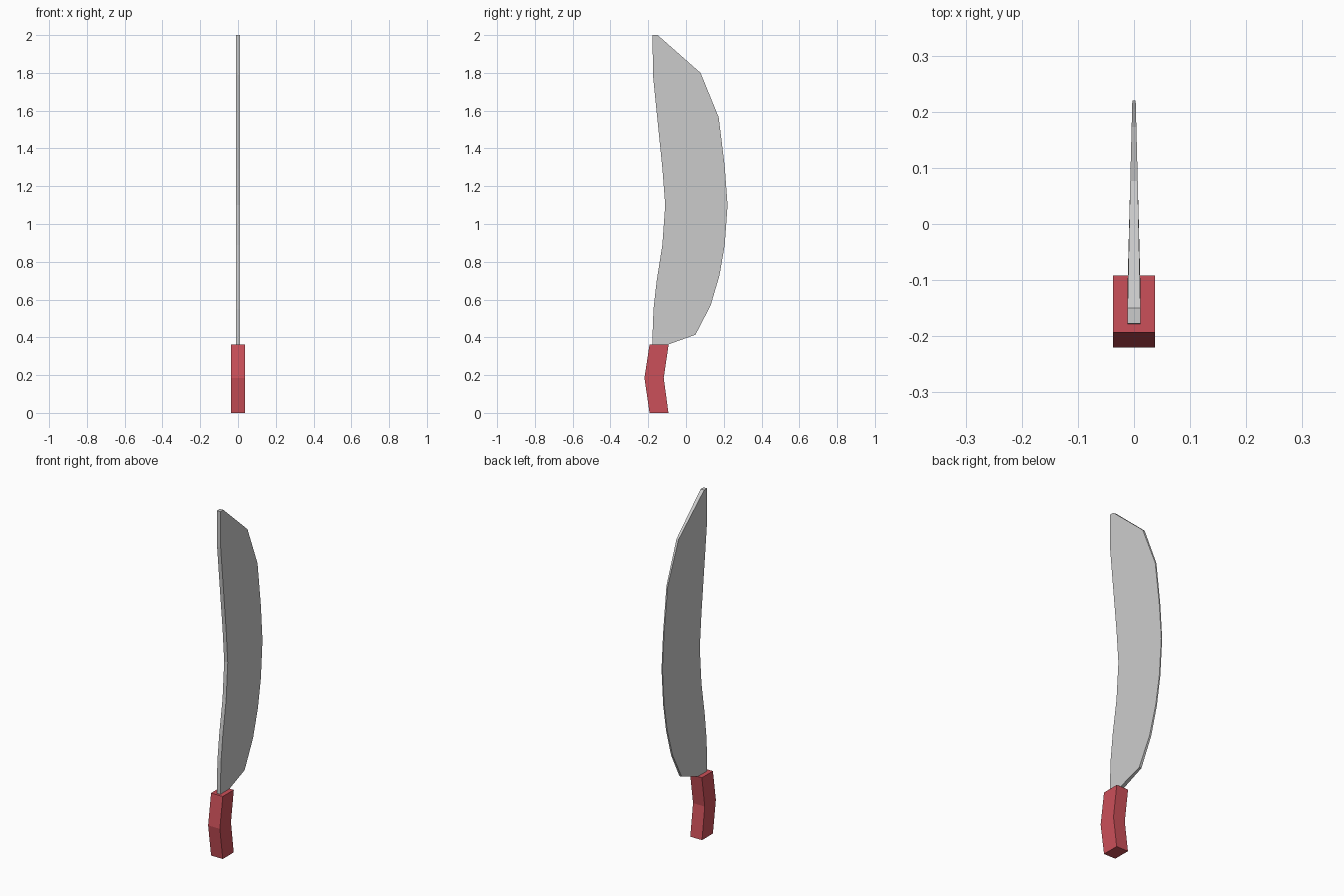
import bpy

if "Cube" in bpy.data.objects:
    bpy.data.objects.remove(bpy.data.objects["Cube"])

def loft(name, rows, material=None):
    """Skin a stack of four-sided sections: (back_y, back_z, front_y, front_z, back_half, front_half)."""
    verts, faces = [], []
    for by, bz, fy, fz, bh, fh in rows:
        verts += [(-bh, by, bz), (bh, by, bz), (fh, fy, fz), (-fh, fy, fz)]
    for r in range(len(rows) - 1):
        a, b = r * 4, r * 4 + 4
        for i in range(4):
            j = (i + 1) % 4
            faces.append((a + i, a + j, b + j, b + i))
    top = len(verts) - 4
    faces += [(3, 2, 1, 0), (top, top + 1, top + 2, top + 3)]
    mesh = bpy.data.meshes.new(name)
    mesh.from_pydata(verts, [], faces)
    mesh.update()
    obj = bpy.data.objects.new(name, mesh)
    bpy.context.collection.objects.link(obj)
    if material:
        mesh.materials.append(material)
    return obj

def half_thickness(y):
    # thick along the spine, tapering to a thin cutting edge
    t = min(max((y + 0.11) / 0.33, 0), 1)
    return 0.0115 - 0.0085 * t

# Handle: bent grip with a square section
red = bpy.data.materials.new("red_grip")
red.diffuse_color = (0.6, 0.08, 0.1, 1)
red.use_nodes = True
red.node_tree.nodes["Principled BSDF"].inputs["Base Color"].default_value = red.diffuse_color
grip = [(-0.193, -0.093, 0.0), (-0.22, -0.118, 0.185), (-0.193, -0.092, 0.362)]
loft("handle", [(b, z, f, z, 0.0375, 0.0375) for b, f, z in grip], red)

# Blade: spine (y, z) paired with cutting edge (y, z), bottom to top
spine = [(-0.178, 0.36), (-0.177, 0.414), (-0.172, 0.55), (-0.155, 0.70), (-0.125, 0.89),
         (-0.11, 1.10), (-0.125, 1.295), (-0.155, 1.59), (-0.175, 1.79), (-0.177, 2.0)]
edge = [(-0.10, 0.36), (0.05, 0.414), (0.13, 0.568), (0.177, 0.727), (0.205, 0.89),
        (0.22, 1.10), (0.205, 1.305), (0.173, 1.565), (0.077, 1.80), (-0.15, 2.0)]
loft("blade", [(*s, *e, half_thickness(s[0]), half_thickness(e[0])) for s, e in zip(spine, edge)])
